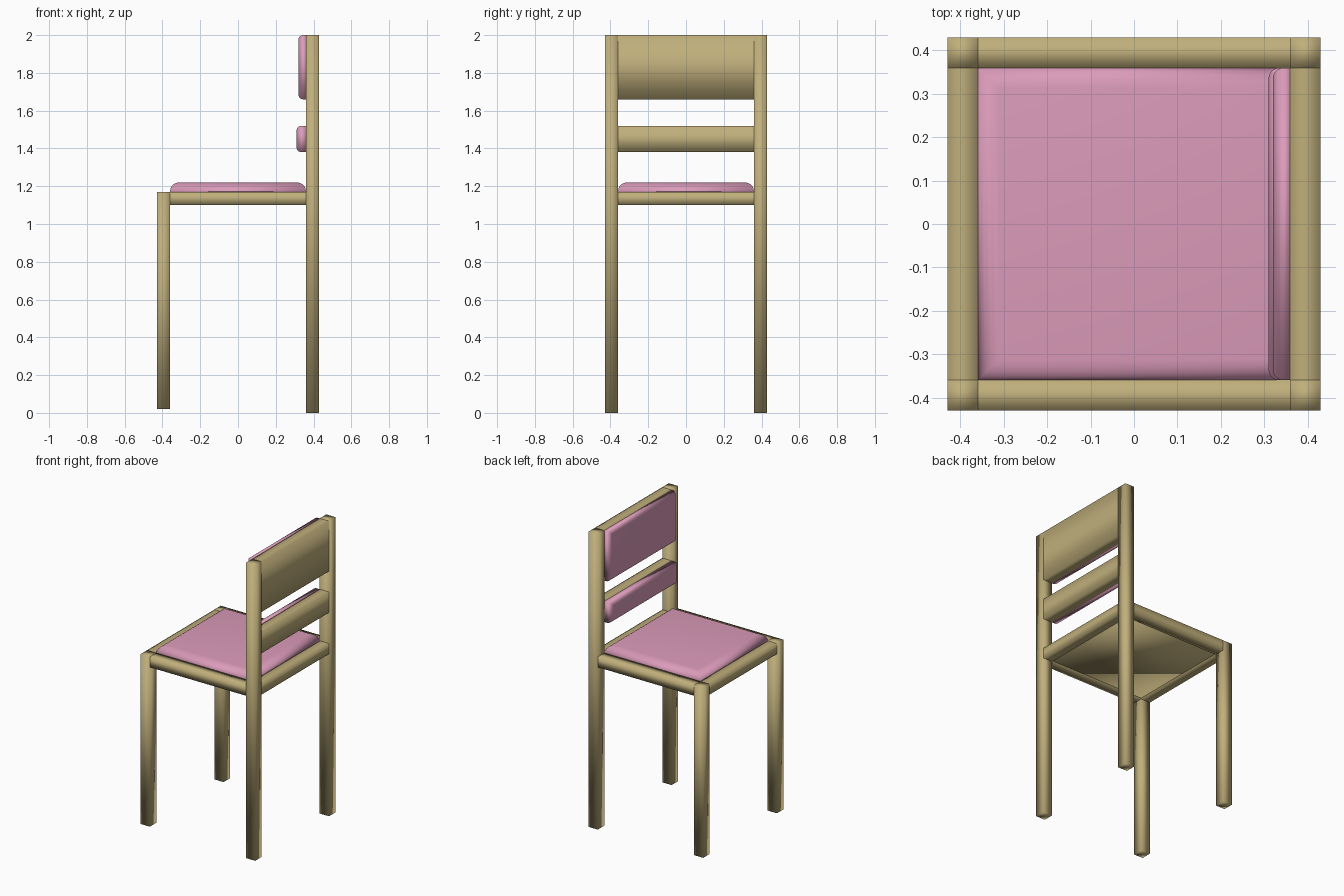
import bpy, bmesh
from mathutils import Vector

if "Cube" in bpy.data.objects:
    bpy.data.objects.remove(bpy.data.objects["Cube"])


def material(name, rgb):
    m = bpy.data.materials.new(name)
    m.diffuse_color = (*rgb, 1.0)
    m.use_nodes = True
    m.node_tree.nodes["Principled BSDF"].inputs["Base Color"].default_value = m.diffuse_color
    return m


WOOD = material("light_wood", (0.53, 0.43, 0.20))
PINK = material("pink_fabric", (0.71, 0.33, 0.49))

OUT, INN = 0.43, 0.36            # outer and inner faces of the frame
SEAT_LOW, SEAT_TOP = 1.10, 1.17


def box(name, lo, hi, mat, open_axis=None, round_dir=None, radius=0.0):
    """Box between two corners; open_axis drops hidden end faces,
    round_dir rounds the edges around the face pointing that way."""
    lo, hi = Vector(lo), Vector(hi)
    bm = bmesh.new()
    bmesh.ops.create_cube(bm, size=1.0)
    for v in bm.verts:
        v.co = Vector(((lo[i] + hi[i]) / 2 + v.co[i] * (hi[i] - lo[i]) for i in range(3)))
    bm.normal_update()
    if open_axis is not None:
        ends = [f for f in bm.faces if abs(f.normal[open_axis]) > 0.9]
        bmesh.ops.delete(bm, geom=ends, context='FACES_ONLY')
    if round_dir is not None:
        face = max(bm.faces, key=lambda f: f.normal.dot(Vector(round_dir)))
        bmesh.ops.bevel(bm, geom=list(face.edges), offset=radius, segments=5,
                        profile=0.5, affect='EDGES')
    for f in bm.faces:
        f.smooth = True
    me = bpy.data.meshes.new(name)
    bm.to_mesh(me)
    bm.free()
    me.materials.append(mat)
    ob = bpy.data.objects.new(name, me)
    bpy.context.collection.objects.link(ob)
    return ob


# Legs, back posts and side rails, mirrored left and right
for side, y0, y1 in (("near", -OUT, -INN), ("far", INN, OUT)):
    box("front_leg_" + side, (-OUT, y0, 0.02), (-INN, y1, SEAT_TOP), WOOD)
    box("back_post_" + side, (INN, y0, 0), (OUT, y1, 2.0), WOOD)
    box("side_rail_" + side, (-INN, y0, SEAT_LOW), (INN, y1, SEAT_TOP), WOOD, open_axis=0)

# Cross rails of the seat
box("front_rail", (-OUT, -INN, SEAT_LOW), (-INN, INN, SEAT_TOP), WOOD, open_axis=1)
box("back_rail", (INN, -INN, SEAT_LOW), (OUT, INN, SEAT_TOP), WOOD, open_axis=1)

# Seat board under the cushion
box("seat_board", (-INN, -INN, SEAT_LOW + 0.006), (INN, INN, SEAT_TOP - 0.002), WOOD)

# Back rest boards between the posts
box("back_top_board", (INN, -INN, 1.66), (OUT, INN, 2.0), WOOD, open_axis=1)
box("back_middle_board", (INN, -INN, 1.38), (OUT, INN, 1.52), WOOD, open_axis=1)

# Cushions
box("seat_cushion", (-INN, -INN, SEAT_TOP), (INN, INN, 1.22), PINK,
    round_dir=(0, 0, 1), radius=0.048)
box("back_top_cushion", (0.32, -INN, 1.66), (INN, INN, 2.0), PINK,
    round_dir=(-1, 0, 0), radius=0.025)
box("back_middle_cushion", (0.31, -INN, 1.38), (INN, INN, 1.52), PINK,
    round_dir=(-1, 0, 0), radius=0.025)
